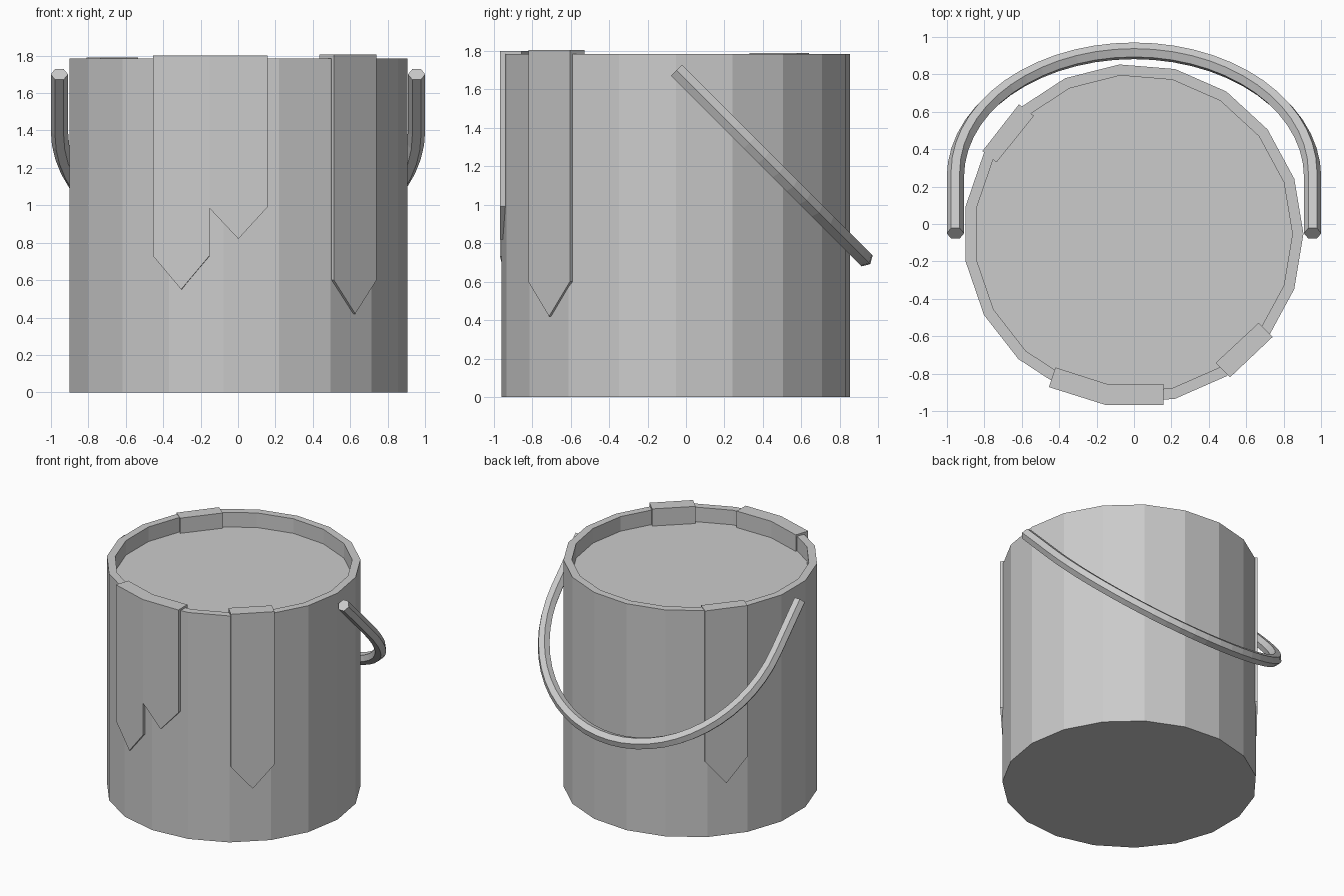
import bpy, bmesh
from math import sin, cos, pi
from mathutils import Vector

if "Cube" in bpy.data.objects:
    bpy.data.objects.remove(bpy.data.objects["Cube"])


def make_object(name, bm):
    bmesh.ops.recalc_face_normals(bm, faces=bm.faces)
    mesh = bpy.data.meshes.new(name)
    bm.to_mesh(mesh)
    bm.free()
    obj = bpy.data.objects.new(name, mesh)
    bpy.context.collection.objects.link(obj)
    return obj


def loft(name, rings):
    """Skin a list of closed rings and cap both ends."""
    bm = bmesh.new()
    vs = [[bm.verts.new(p) for p in ring] for ring in rings]
    n = len(vs[0])
    for a, b in zip(vs, vs[1:]):
        for i in range(n):
            j = (i + 1) % n
            bm.faces.new((a[i], a[j], b[j], b[i]))
    bm.faces.new(vs[0])
    bm.faces.new(vs[-1])
    return make_object(name, bm)


# bucket: 19-sided wall, rim, recessed paint surface
SIDES = 19


def bucket_ring(r, z):
    return [(-0.003 + r * cos(2 * pi * i / SIDES),
             -0.053 + r * sin(2 * pi * i / SIDES), z) for i in range(SIDES)]


loft("bucket", [bucket_ring(0.909, 0), bucket_ring(0.909, 1.785),
                bucket_ring(0.85, 1.785), bucket_ring(0.85, 1.67)])


# paint drips: pointed slabs hooked over the rim
def drip(name, o1, o2, i1, i2, top, side1, tip, side2):
    def outline(a, b):
        mid = ((a[0] + b[0]) / 2, (a[1] + b[1]) / 2)
        return [(*a, top), (*a, side1), (*mid, tip), (*b, side2), (*b, top)]
    return loft(name, [outline(o1, o2), outline(i1, i2)])


drip("front_drip_long", (-0.455, -0.872), (-0.153, -0.967),
     (-0.42, -0.767), (-0.145, -0.855), 1.80, 0.73, 0.55, 0.73)
drip("front_drip_short", (-0.153, -0.967), (0.157, -0.967),
     (-0.145, -0.855), (0.157, -0.855), 1.80, 0.985, 0.82, 0.99)
drip("right_drip", (0.513, -0.82), (0.741, -0.604),
     (0.436, -0.743), (0.666, -0.529), 1.805, 0.60, 0.42, 0.60)
drip("back_drip", (-0.81, 0.39), (-0.615, 0.64),
     (-0.735, 0.33), (-0.535, 0.578), 1.79, 0.60, 0.41, 0.60)

# handle: hexagonal bar, straight ends and a half circle, tilted 45 degrees
R, STRAIGHT, BAR, SEGS = 0.955, 0.425, 0.046, 28
origin = Vector((0, -0.05, 1.70))
X = Vector((1, 0, 0))
S = Vector((0, 1, -1)).normalized()
N = Vector((0, 1, 1)).normalized()
path = [(origin + X * R, X)]
for k in range(SEGS + 1):
    a = pi * k / SEGS
    out = X * cos(a) + S * sin(a)
    path.append((origin + S * STRAIGHT + out * R, out))
path.append((origin - X * R, -X))
loft("handle", [[p + BAR * (out * cos(i * pi / 3) + N * sin(i * pi / 3))
                 for i in range(6)] for p, out in path])
